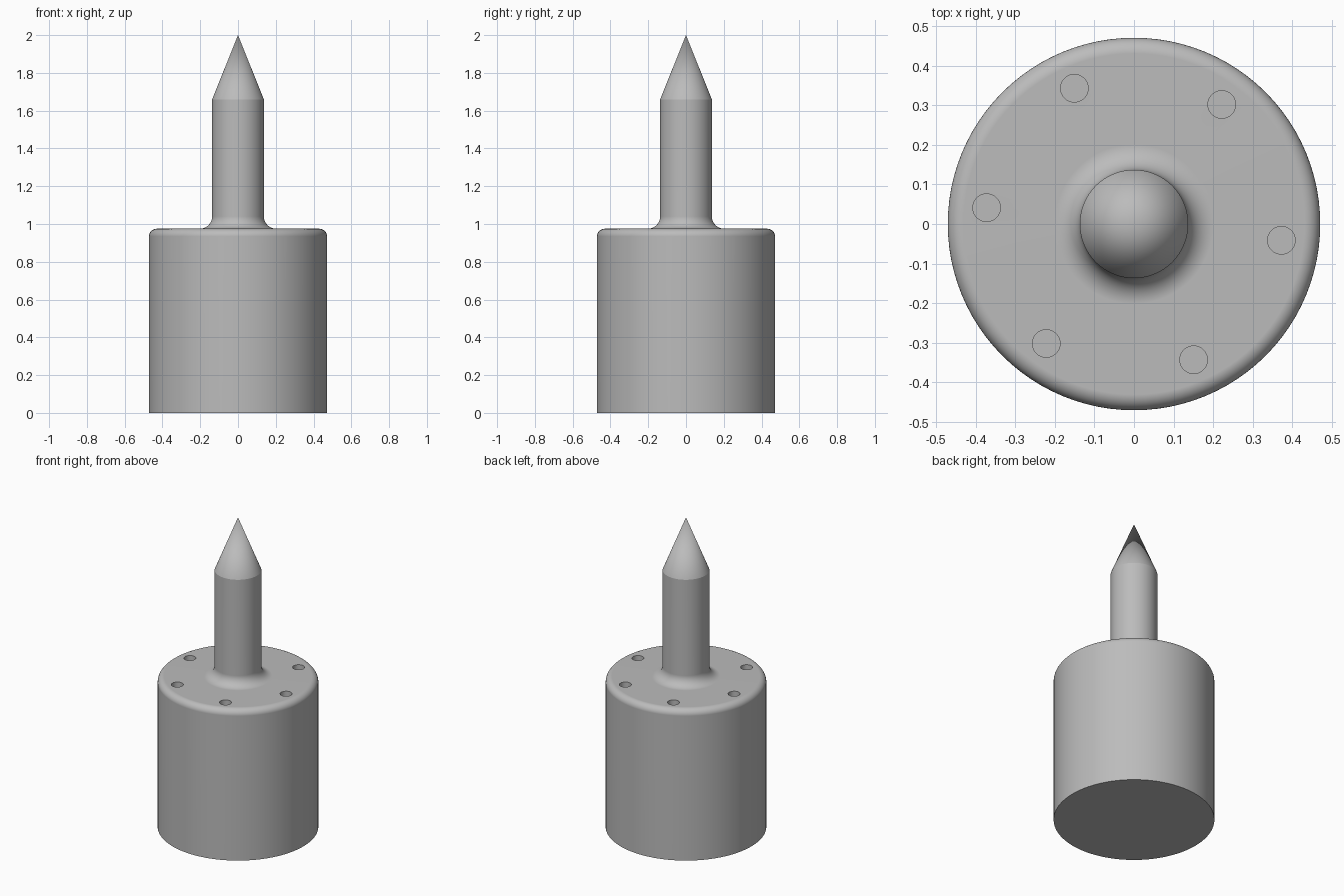
import bpy, bmesh
from math import sin, cos, pi, radians
from mathutils import Matrix

cube = bpy.data.objects.get("Cube")
if cube:
    bpy.data.objects.remove(cube, do_unlink=True)

BODY_R, BODY_TOP, PIN_R = 0.471, 0.975, 0.137
EDGE, FILLET = 0.04, 0.065
HOLE_R, HOLE_DEPTH, HOLE_RING = 0.035, 0.12, 0.375

metal = bpy.data.materials.new("grey metal")
metal.use_nodes = True
grey = (0.5, 0.5, 0.5, 1)
metal.diffuse_color = grey
metal.node_tree.nodes["Principled BSDF"].inputs["Base Color"].default_value = grey


def arc(cx, cz, r, start, end, steps=8):
    angles = [radians(start + (end - start) * i / steps) for i in range(steps + 1)]
    return [(cx + r * cos(a), cz + r * sin(a)) for a in angles]


def add_object(name, bm):
    bmesh.ops.recalc_face_normals(bm, faces=bm.faces)
    mesh = bpy.data.meshes.new(name)
    bm.to_mesh(mesh)
    bm.free()
    mesh.materials.append(metal)
    obj = bpy.data.objects.new(name, mesh)
    bpy.context.collection.objects.link(obj)
    return obj


def lathe(name, profile, sides=96):
    """Spin an (r, z) profile that starts and ends on the z axis."""
    bm = bmesh.new()
    verts = [bm.verts.new((r, 0, z)) for r, z in profile]
    edges = [bm.edges.new(pair) for pair in zip(verts, verts[1:])]
    bmesh.ops.spin(bm, geom=verts + edges, cent=(0, 0, 0), axis=(0, 0, 1),
                   angle=2 * pi, steps=sides, use_merge=True)
    bmesh.ops.remove_doubles(bm, verts=bm.verts, dist=0.0001)
    return add_object(name, bm)


# Cylindrical body with rounded rim, filleted shaft and conical point
profile = [(0, 0), (BODY_R, 0)]
profile += arc(BODY_R - EDGE, BODY_TOP - EDGE, EDGE, 0, 90)
profile += arc(PIN_R + FILLET, BODY_TOP + FILLET, FILLET, 270, 180)
profile += [(PIN_R, 1.66), (0, 2)]
body = lathe("body_and_pointed_pin", profile)

# Ring of six blind holes in the top face
bm = bmesh.new()
for i in range(6):
    a = radians(60 * i - 6.3)
    place = Matrix.Translation((HOLE_RING * cos(a), HOLE_RING * sin(a), BODY_TOP))
    bmesh.ops.create_cone(bm, cap_ends=True, segments=32, radius1=HOLE_R,
                          radius2=HOLE_R, depth=2 * HOLE_DEPTH, matrix=place)
cutter = add_object("hole_cutter", bm)
cutter.hide_render = True
cutter.hide_viewport = True

cut = body.modifiers.new("holes", 'BOOLEAN')
cut.operation = 'DIFFERENCE'
cut.solver = 'EXACT'
cut.object = cutter

# Apply the cut, then smooth the round surfaces and keep flat faces clean
bpy.ops.object.select_all(action='DESELECT')
body.select_set(True)
bpy.context.view_layer.objects.active = body
bpy.ops.object.modifier_apply(modifier=cut.name)
bpy.data.objects.remove(cutter, do_unlink=True)
bpy.ops.object.shade_smooth_by_angle(angle=radians(20))
weighted = body.modifiers.new("clean_normals", 'WEIGHTED_NORMAL')
weighted.keep_sharp = True
